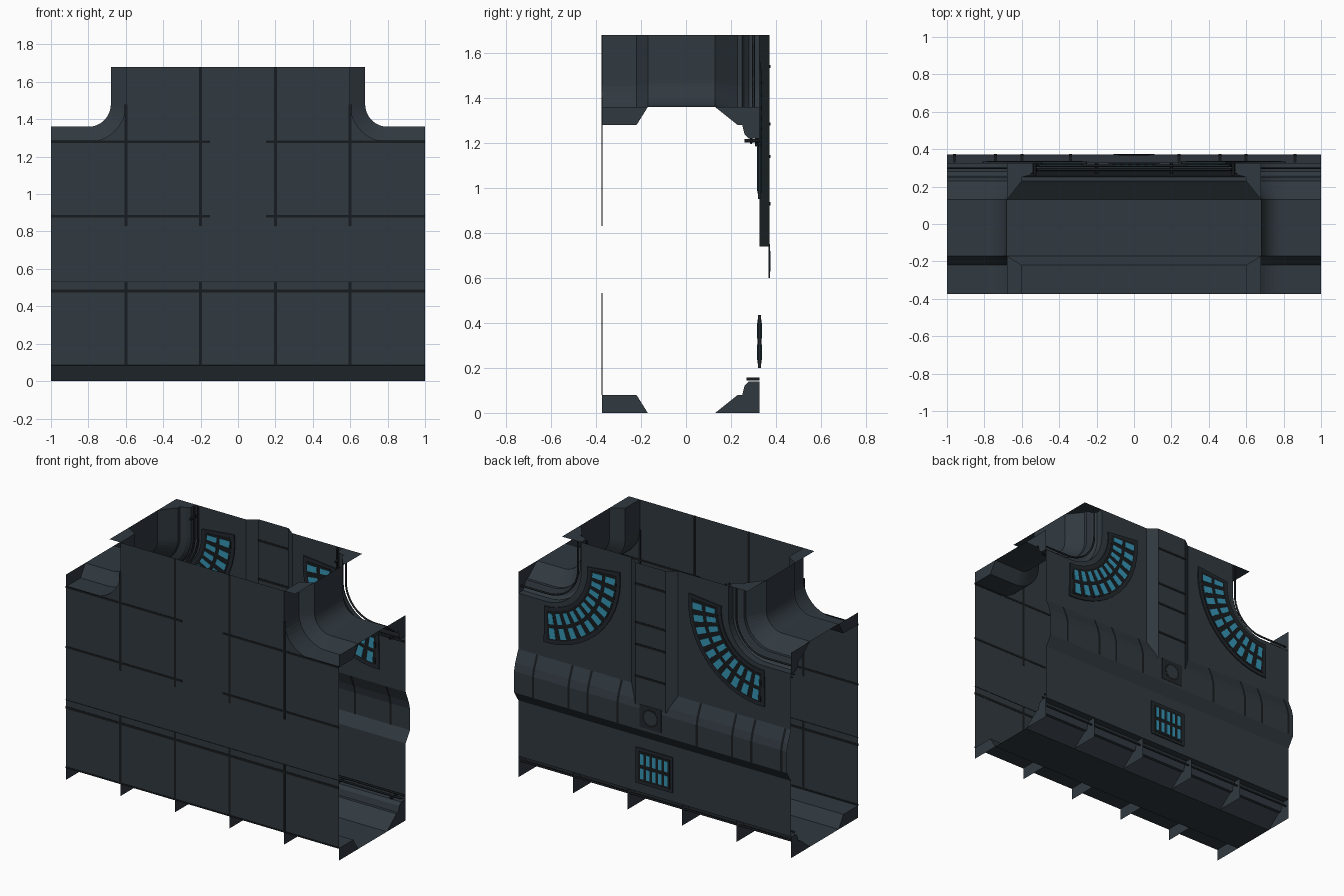
import bpy, math

if "Cube" in bpy.data.objects:
    bpy.data.objects.remove(bpy.data.objects["Cube"])

def material(name, r, g, b):
    m = bpy.data.materials.new(name)
    m.diffuse_color = (r, g, b, 1)
    m.use_nodes = True
    m.node_tree.nodes["Principled BSDF"].inputs["Base Color"].default_value = m.diffuse_color
    return m

HULL = material("slate hull", 0.030, 0.041, 0.051)
DARK = material("dark seam", 0.0085, 0.011, 0.013)
FRAME = material("frame grey", 0.016, 0.021, 0.026)
CYAN = material("cyan glass", 0.035, 0.30, 0.46)

def mesh(name, verts, faces, mat):
    me = bpy.data.meshes.new(name)
    me.from_pydata(verts, [], faces)
    me.materials.append(mat)
    ob = bpy.data.objects.new(name, me)
    bpy.context.collection.objects.link(ob)
    return ob

def loft(name, rows, mat):
    """Open surface through rows of equally many points."""
    n = len(rows[0])
    faces = [(i*n+j, i*n+j+1, (i+1)*n+j+1, (i+1)*n+j)
             for i in range(len(rows)-1) for j in range(n-1)]
    return mesh(name, [p for r in rows for p in r], faces, mat)

def slab(name, pts, y0, y1, mat):
    """Prism of an xz outline between two y planes."""
    n = len(pts)
    verts = [(x, y, z) for y in (y0, y1) for x, z in pts]
    faces = [tuple(range(n)), tuple(range(2*n-1, n-1, -1))]
    faces += [(i, (i+1) % n, n+(i+1) % n, n+i) for i in range(n)]
    return mesh(name, verts, faces, mat)

def plane(name, pts, y, mat):
    return mesh(name, [(x, y, z) for x, z in pts], [tuple(range(len(pts)))], mat)

def rect(x0, x1, z0, z1):
    return [(x0, z0), (x1, z0), (x1, z1), (x0, z1)]

def path(r, s=1):
    """Shoulder line at distance r from the fillet centre, in xz."""
    pts = [(1, 1.48-r)]
    for i in range(13):
        a = math.radians(270 - 90*i/12)
        pts.append((0.8+r*math.cos(a), 1.48+r*math.sin(a)))
    return [(s*x, z) for x, z in pts + [(0.8-r, 1.68)]]

def pipe(name, pts, radius, mat):
    cu = bpy.data.curves.new(name, 'CURVE')
    cu.dimensions = '3D'
    cu.bevel_depth = radius
    cu.bevel_resolution = 1
    sp = cu.splines.new('POLY')
    sp.points.add(len(pts)-1)
    for p, c in zip(sp.points, pts):
        p.co = (*c, 1)
    cu.materials.append(mat)
    bpy.context.collection.objects.link(bpy.data.objects.new(name, cu))

FY, BY = -0.373, 0.327
# cross-section of floor and ceiling corners: (y, height)
FRONT_P = [(FY, .08), (-.22, .08), (-.17, 0)]
BACK_P = [(.13, 0), (.23, .08), (.25, .08), (.26, .12), (.28, .14), (BY, .14)]
PROFILE = FRONT_P + BACK_P

# floor trough
loft("floor", [[(x, y, z) for y, z in PROFILE] for x in (-1, 1)], HULL)
# curved shoulders
for s in (-1, 1):
    loft("shoulder", [[(x, y, z) for x, z in path(.12+h, s)] for y, h in PROFILE], HULL)

# front wall
outline = [(-1, .08), (1, .08)] + path(.2) + path(.2, -1)[::-1]
plane("front_wall", outline, FY, HULL)

# front seams
def seam(x0, x1, z0, z1):
    slab("front_seam", rect(x0, x1, z0, z1), FY-.002, FY+.002, DARK)

for x in (-.6, -.2, .2, .6):
    seam(x-.008, x+.008, .08, .53)
    seam(x-.008, x+.008, .83, 1.68 if abs(x) < .5 else 1.48)
seam(-1, 1, .473, .489)
seam(-1, 1, .08, .09)
seam(-1, 1, .529, .533)
for s in (-1, 1):
    a, b = sorted((s*.15, s))
    seam(a, b, .875, .889)
    seam(a, b, 1.272, 1.286)

# gusset fins under the floor, and at the open ends
def fin_shapes():
    return [FRONT_P + [(FY, 0)], BACK_P + [(BY, 0)]]

for prof in fin_shapes():
    n = tuple(range(len(prof)))
    for x in (-1, -.6, -.2, .2, .6, 1):
        mesh("floor_fin", [(x, y, z) for y, z in prof], [n], HULL)
    for s in (-1, 1):
        mesh("shoulder_end_fin", [(s, y, 1.36-z) for y, z in prof], [n], HULL)
        mesh("shoulder_top_fin", [(s*(.68-z), y, 1.68) for y, z in prof], [n], HULL)

# back wall: lower strip and two upper wings
plane("back_wall_lower", rect(-1, 1, .14, .51), BY, HULL)
for s in (-1, 1):
    wing = [(s*.17, .85), (s, .85)] + path(.26, s) + [(s*.17, 1.68)]
    plane("back_wall_wing", wing, BY, HULL)

# bulging belt across the back, with cross slots
BELT = [(BY, .85), (.36, .77), (.372, .72), (.372, .58), (BY, .51)]
loft("belt", [[(x, y, z) for y, z in BELT] for x in (-1, 1)], HULL)
for x in (-.96, -.74, -.6, -.34, .24, .46, .6, .86):
    loft("belt_slot", [[(x+d, y+.002, z) for y, z in BELT[:4]] for d in (-.008, .008)], DARK)
    loft("belt_slot_inside", [[(x+d, y-.003, z) for y, z in BELT[:4]] for d in (-.008, .008)], DARK)

# central column with slots
COL = [(-.17, BY), (-.11, .372), (.11, .372), (.17, BY)]
loft("column", [[(x, y, z) for x, y in COL] for z in (.74, 1.68)], HULL)
for z in (.93, 1.14, 1.285, 1.54):
    slab("column_slot", rect(-.11, .11, z-.007, z+.007), .369, .375, DARK)

# square hatch with a round port
slab("hatch", rect(-.08, .08, .6, .75), .366, .374, FRAME)
def disc(r):
    return [(r*math.cos(i*math.pi/12), .675+r*math.sin(i*math.pi/12)) for i in range(24)]
slab("port_ring", disc(.058), .372, .3745, DARK)
slab("port", disc(.046), .373, .375, HULL)

# fan-shaped windows around both shoulders
def sector(r0, r1, a0, a1, s, n):
    arc = [math.radians(a0+(a1-a0)*i/n) for i in range(n+1)]
    pts = [(r0, a) for a in arc] + [(r1, a) for a in arc[::-1]]
    return [(s*(.8+r*math.cos(a)), 1.5+r*math.sin(a)) for r, a in pts]

for s in (-1, 1):
    slab("fan_frame", sector(.31, .55, 174, 271, s, 14), BY-.007, BY+.007, FRAME)
    slab("fan_panel", sector(.335, .525, 177, 268, s, 14), BY-.009, BY+.009, DARK)
    for r0, r1 in ((.35, .42), (.445, .515)):
        for i in range(10):
            a = 177 + 9.1*(i+.5)
            slab("fan_pane", sector(r0, r1, a-2.5, a+2.5, s, 2), BY-.011, BY+.011, CYAN)

# small lower window
slab("vent_frame", rect(-.135, .135, .2, .435), BY-.007, BY+.007, FRAME)
slab("vent_panel", rect(-.115, .115, .22, .415), BY-.009, BY+.009, DARK)
for i in range(5):
    for z in (.235, .33):
        x = -.088 + i*.044
        slab("vent_pane", rect(x-.012, x+.012, z, z+.07), BY-.011, BY+.011, CYAN)

# conduits along floor and shoulders, with brackets
for y, h in ((.29, .158), (.312, .17), (.30, .10)):
    pipe("floor_conduit", [(-1, y, h), (1, y, h)], .006, FRAME)
    for s in (-1, 1):
        pipe("shoulder_conduit", [(x, y, z) for x, z in path(.12+h, s)], .006, FRAME)
for x in (-.93, -.54, -.2, .2, .54, .93):
    pipe("conduit_bracket", [(x, .27, .15), (x, BY, .15)], .008, DARK)
for s in (-1, 1):
    pipe("conduit_bracket", [(s*.93, .26, 1.21), (s*.93, BY, 1.21)], .008, DARK)
    pipe("conduit_bracket", [(s*.53, .26, 1.61), (s*.53, BY, 1.61)], .008, DARK)
